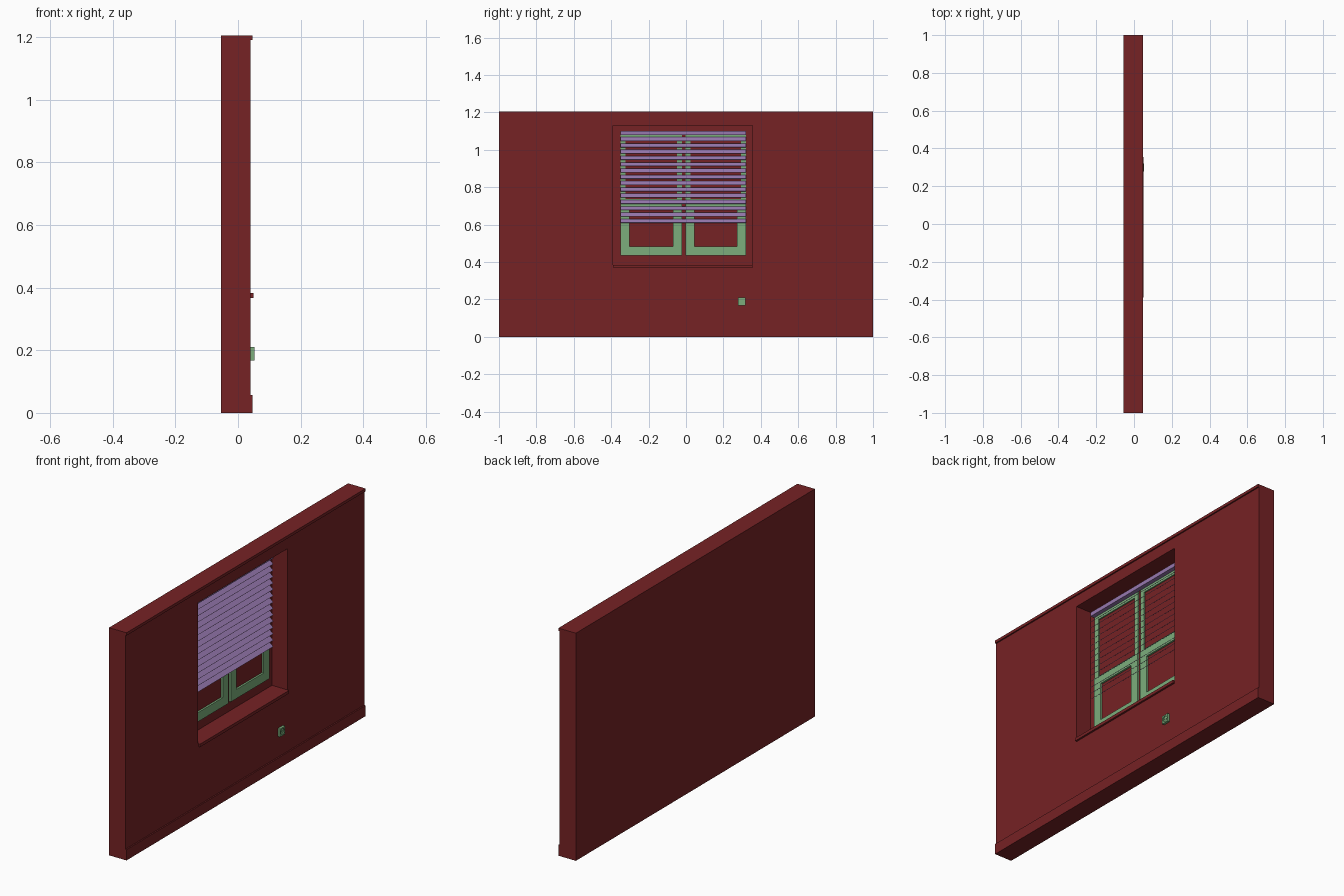
import bpy
import math
from mathutils import Matrix, Vector

if "Cube" in bpy.data.objects:
    bpy.data.objects.remove(bpy.data.objects["Cube"], do_unlink=True)


def material(name, rgb):
    m = bpy.data.materials.new(name)
    m.use_nodes = True
    m.diffuse_color = (*rgb, 1)
    m.node_tree.nodes["Principled BSDF"].inputs["Base Color"].default_value = (*rgb, 1)
    return m


RED = material("brick_red", (0.18, 0.016, 0.018))
GREEN = material("soft_green", (0.20, 0.42, 0.20))
PURPLE = material("soft_purple", (0.31, 0.19, 0.43))


def box(name, x, y, z, mat):
    """Box from its (low, high) ranges on each axis."""
    bpy.ops.mesh.primitive_cube_add(size=1)
    ob = bpy.context.object
    ob.name = name
    size = [b - a for a, b in (x, y, z)]
    ob.data.transform(Matrix.Diagonal((*size, 1)))
    ob.location = [(a + b) / 2 for a, b in (x, y, z)]
    ob.data.materials.append(mat)
    return ob


def cut(target, cutter):
    """Subtract the cutter from the target, then discard it."""
    cutter.hide_render = True
    mod = target.modifiers.new("opening", "BOOLEAN")
    mod.operation = "DIFFERENCE"
    mod.solver = "EXACT"
    mod.object = cutter
    bpy.context.view_layer.objects.active = target
    bpy.ops.object.modifier_apply(modifier=mod.name)
    bpy.data.objects.remove(cutter, do_unlink=True)


def frame(name, x, y, z, width, mat):
    """Rectangular sash with rails and stiles of one width."""
    ob = box(name, x, y, z, mat)
    hole = box("cutter", (x[0] - 0.1, x[1] + 0.1), (y[0] + width, y[1] - width),
               (z[0] + width, z[1] - width), mat)
    cut(ob, hole)


# Wall with a deep window recess, closed by a thin pane at the back
BACK, FACE = -0.055, 0.04
PANE = -0.05
wall = box("wall", (BACK, FACE), (-1, 1), (0, 1.205), RED)
cut(wall, box("cutter", (PANE, 0.2), (-0.39, 0.356), (0.383, 1.13), RED))

# Wall mouldings and sill
box("baseboard", (FACE, 0.047), (-1, 1), (0, 0.057), RED)
box("top_trim", (FACE, 0.047), (-1, 1), (1.19, 1.205), RED)
box("window_sill", (FACE, 0.05), (-0.388, 0.356), (0.367, 0.383), RED)

# Two window halves, each with a slim upper and a heavy lower sash
for side, y in (("right", (-0.35, -0.022)), ("left", (-0.002, 0.32))):
    frame(side + "_upper_sash", (PANE, -0.043), y, (0.71, 1.085), 0.027, GREEN)
    frame(side + "_lower_sash", (PANE, -0.04), y, (0.435, 0.735), 0.048, GREEN)

# Blind: head rail and tilted slats
SPAN = (-0.35, 0.32)
box("blind_head_rail", (-0.04, -0.017), SPAN, (1.078, 1.10), PURPLE)
for i in range(14):
    z = 0.62 + i * 0.0336
    slat = box("blind_slat", (-0.044, -0.014), SPAN, (z - 0.0008, z + 0.0008), PURPLE)
    slat.rotation_euler.y = math.radians(41)

# Wall socket with a round recess and two pin holes
plate = box("socket_plate", (FACE, 0.053), (0.277, 0.319), (0.167, 0.21), GREEN)


def socket_hole(radius, depth, shift):
    bpy.ops.mesh.primitive_cylinder_add(vertices=16, radius=radius, depth=0.04,
                                        location=(0.073 - depth, 0.298 + shift, 0.1885),
                                        rotation=(0, math.pi / 2, 0))
    cut(plate, bpy.context.object)


socket_hole(0.015, 0.005, 0)
for shift in (-0.006, 0.006):
    socket_hole(0.0025, 0.009, shift)
